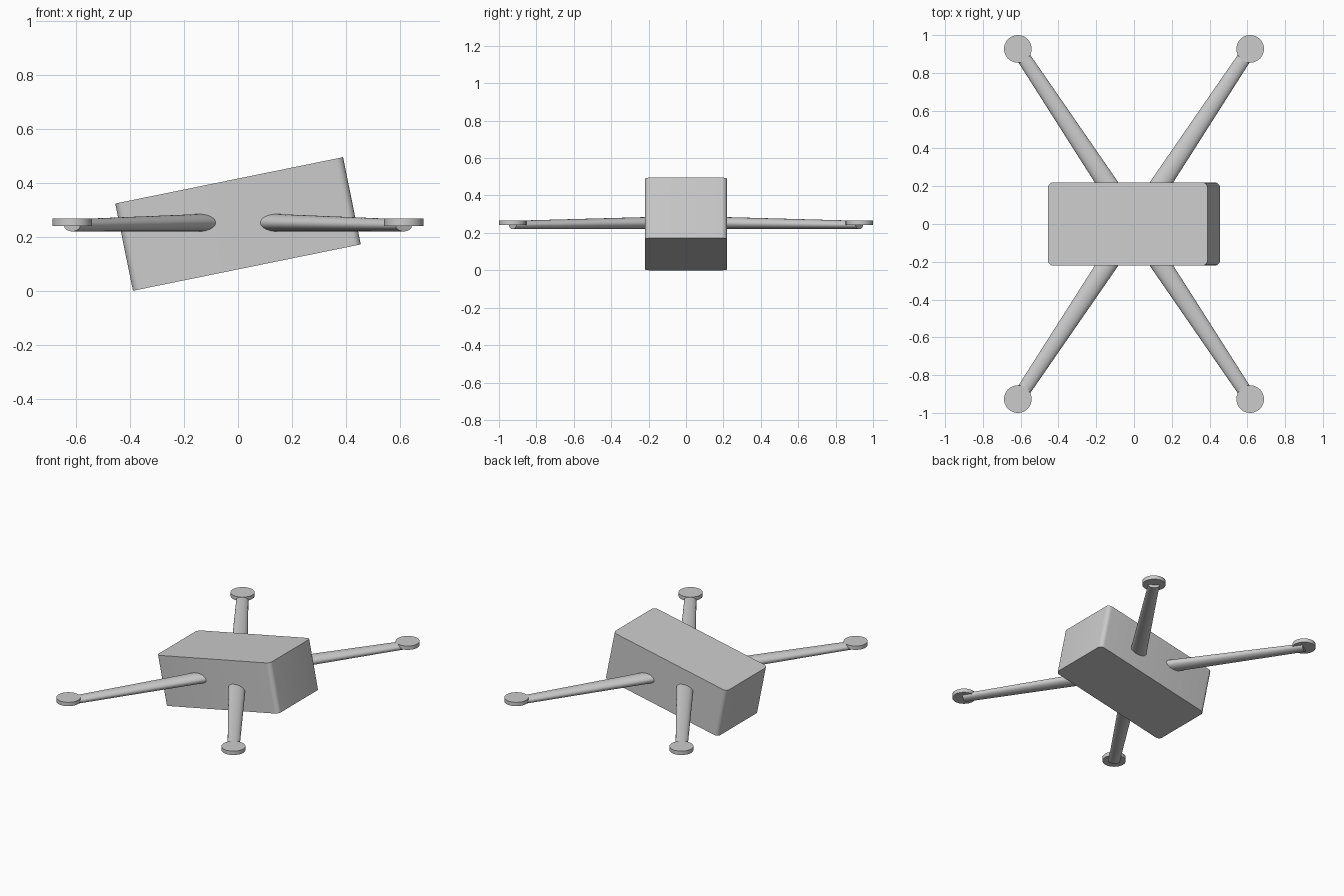
import bpy, bmesh, math
from mathutils import Matrix, Vector

cube = bpy.data.objects.get("Cube")
if cube:
    bpy.data.objects.remove(cube, do_unlink=True)

GREY = (0.6, 0.6, 0.6, 1.0)
mat = bpy.data.materials.new("light_grey")
mat.use_nodes = True
mat.diffuse_color = GREY
mat.node_tree.nodes["Principled BSDF"].inputs["Base Color"].default_value = GREY


def add_object(name, bm):
    """Turn a bmesh into a grey object that is smooth except at sharp edges."""
    bmesh.ops.recalc_face_normals(bm, faces=bm.faces)
    mesh = bpy.data.meshes.new(name)
    bm.to_mesh(mesh)
    bm.free()
    mesh.materials.append(mat)
    obj = bpy.data.objects.new(name, mesh)
    bpy.context.collection.objects.link(obj)
    bpy.ops.object.select_all(action='DESELECT')
    obj.select_set(True)
    bpy.context.view_layer.objects.active = obj
    bpy.ops.object.shade_smooth_by_angle(angle=math.radians(40))
    return obj


# Tilted body: box with its four upright edges rounded
bm = bmesh.new()
bmesh.ops.create_cube(bm, size=1, matrix=Matrix.Diagonal((0.862, 0.44, 0.33, 1)))
upright = [e for e in bm.edges
           if abs(e.verts[0].co.z - e.verts[1].co.z) > 0.1]
bmesh.ops.bevel(bm, geom=upright, offset=0.028, segments=6,
                profile=0.5, affect='EDGES')
body = add_object("body", bm)
body.location = (0, 0, 0.2476)
body.rotation_euler.y = math.radians(-11.5)


def add_arm(label, sx, sy):
    """Flattened tapering arm from the middle of the body to a rotor pad."""
    root = Vector((0, 0, 0.255))
    tip = Vector((0.615 * sx, 0.927 * sy, 0.2425))
    axis = tip - root
    side = Vector((-axis.y, axis.x, 0)).normalized()
    up = axis.normalized().cross(side)
    bm = bmesh.new()
    bmesh.ops.create_cone(bm, cap_ends=True, segments=32, radius1=0.057,
                          radius2=0.036, depth=axis.length)
    frame = Matrix((side, up * 0.62, axis.normalized())).transposed().to_4x4()
    bm.transform(Matrix.Translation((root + tip) / 2) @ frame)
    add_object(label + "_arm", bm)

    # Round pad on the end of the arm
    bm = bmesh.new()
    bmesh.ops.create_cone(bm, cap_ends=True, segments=48, radius1=0.073,
                          radius2=0.073, depth=0.026)
    pad = add_object(label + "_rotor_pad", bm)
    pad.location = (tip.x, tip.y, 0.254)


for end, sy in (("front", -1), ("back", 1)):
    for hand, sx in (("right", -1), ("left", 1)):
        add_arm(end + "_" + hand, sx, sy)
